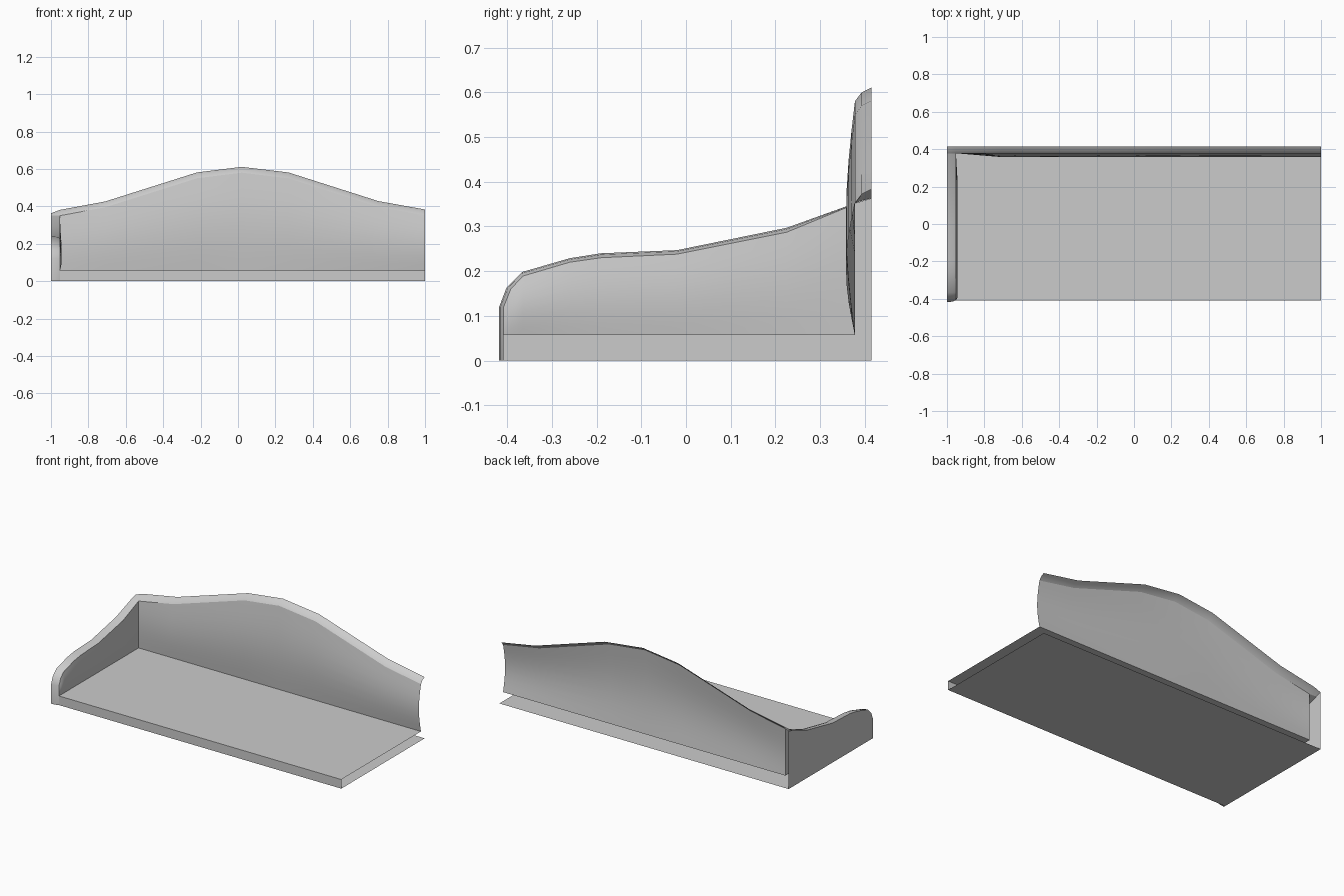
import bpy
import math
from mathutils import Vector

cube = bpy.data.objects.get("Cube")
if cube:
    bpy.data.objects.remove(cube, do_unlink=True)

grey = bpy.data.materials.new("plain grey")
grey.use_nodes = True
grey.diffuse_color = (0.6, 0.6, 0.6, 1)
grey.node_tree.nodes["Principled BSDF"].inputs["Base Color"].default_value = (0.6, 0.6, 0.6, 1)


def sheet(name, rows, facing):
    """Open surface through rows of points, turned towards a direction."""
    n = len(rows[0])
    verts = [p for row in rows for p in row]
    faces = [(i * n + j, i * n + j + 1, (i + 1) * n + j + 1, (i + 1) * n + j)
             for i in range(len(rows) - 1) for j in range(n - 1)]
    mesh = bpy.data.meshes.new(name)
    mesh.from_pydata(verts, [], faces)
    mesh.update()
    if sum(f.normal.dot(Vector(facing)) * f.area for f in mesh.polygons) < 0:
        mesh.flip_normals()
    mesh.materials.append(grey)
    obj = bpy.data.objects.new(name, mesh)
    bpy.context.collection.objects.link(obj)
    bpy.ops.object.select_all(action="DESELECT")
    obj.select_set(True)
    bpy.context.view_layer.objects.active = obj
    bpy.ops.object.shade_smooth_by_angle(angle=math.radians(35))
    return obj


LEFT, INNER, RIGHT = -1.0, -0.952, 1.0
FRONT, WALL, BACK = -0.408, 0.378, 0.415
FLOOR = 0.057
STEPS = 8

# Base: underside, floor and front strip
sheet("underside", [[(LEFT, FRONT, 0), (RIGHT, FRONT, 0)],
                    [(LEFT, BACK, 0), (RIGHT, BACK, 0)]], (0, 0, -1))
sheet("floor", [[(INNER, FRONT, FLOOR), (RIGHT, FRONT, FLOOR)],
                [(INNER, WALL, FLOOR), (RIGHT, WALL, FLOOR)]], (0, 0, 1))
sheet("front_strip", [[(INNER, FRONT, 0), (RIGHT, FRONT, 0)],
                      [(INNER, FRONT, FLOOR), (RIGHT, FRONT, FLOOR)]], (0, -1, 0))

# Back wall: humped top line, bowed forwards at mid height
crest = [(INNER, 0.35), (-0.71, 0.395), (-0.22, 0.55), (0.02, 0.58),
         (0.27, 0.55), (0.75, 0.397), (RIGHT, 0.352)]
rows = []
for x, top in crest:
    bow = 0 if x == INNER else 0.02
    rows.append([(x, WALL - bow * math.sin(math.pi * k / STEPS),
                  FLOOR + (top - FLOOR) * k / STEPS) for k in range(STEPS + 1)])
sheet("back_wall", rows, (0, -1, 0))

# Rounded rim along the back wall, dropping at the corner
rim = [[(LEFT, WALL, 0.352), (LEFT, 0.395, 0.358), (LEFT, BACK, 0.363)]]
rim += [[(x, WALL, z), (x, 0.393, z + 0.02), (x, BACK, z + 0.031)] for x, z in crest]
sheet("back_rim", rim, (0, -0.5, 1))

# End panel profiles as (y, z), from the front foot to the back corner
outer = [(-0.418, 0), (-0.418, 0.12), (-0.402, 0.162), (-0.367, 0.198), (-0.26, 0.229),
         (-0.19, 0.24), (-0.02, 0.247), (0.225, 0.297), (WALL, 0.352)]
inner = [(FRONT, 0), (FRONT, 0.12), (-0.392, 0.16), (-0.365, 0.189), (-0.26, 0.22),
         (-0.19, 0.23), (-0.02, 0.238), (0.225, 0.287), (WALL, 0.35)]

# Rim over the end panel
sheet("end_rim", [[(LEFT, a, b), (-0.972, a * 0.7 + c * 0.3, b * 0.7 + d * 0.3), (INNER, c, d)]
                  for (a, b), (c, d) in zip(outer, inner)], (0, -0.5, 1))

# Flat outside and bowed inside of the end panel
sheet("end_outside", [[(LEFT, y, 0), (LEFT, y, z)]
                      for y, z in outer[1:] + [(BACK, 0.363)]], (-1, 0, 0))
rows = []
for y, z in inner[1:]:
    bow = 0 if y in (FRONT, WALL) else 0.009
    rows.append([(INNER + bow * math.sin(math.pi * k / STEPS), y,
                  FLOOR + (z - FLOOR) * k / STEPS) for k in range(STEPS + 1)])
sheet("end_inside", rows, (1, 0, 0))
